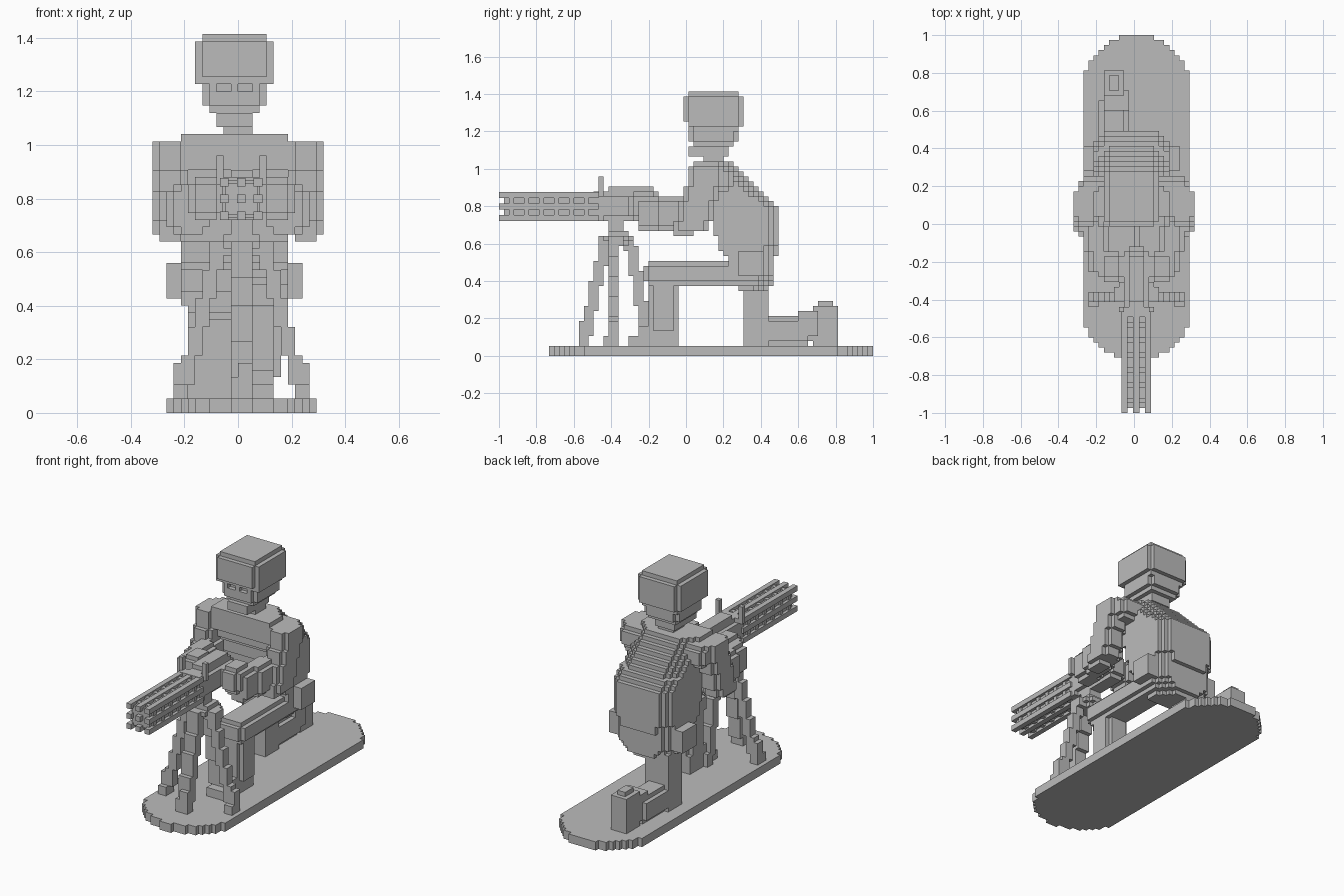
import bpy, bmesh, math
from mathutils import Matrix, Vector

cube = bpy.data.objects.get("Cube")
if cube:
    bpy.data.objects.remove(cube, do_unlink=True)

CELL = 2 / 75  # edge of one small building cube

grey = bpy.data.materials.new("plain grey")
grey.use_nodes = True
grey.diffuse_color = (0.5, 0.5, 0.5, 1)
grey.node_tree.nodes["Principled BSDF"].inputs["Base Color"].default_value = grey.diffuse_color


def finish(name, bm):
    """Turn a bmesh in cell units into a flat shaded object."""
    for v in bm.verts:
        v.co = v.co * CELL - Vector((0, 1, 0))
    mesh = bpy.data.meshes.new(name)
    bm.to_mesh(mesh)
    bm.free()
    mesh.materials.append(grey)
    bpy.context.collection.objects.link(bpy.data.objects.new(name, mesh))


def stepped(name, lo, hi, rule):
    """Build the outer skin of every cell in the bounds that obeys the rule."""
    spans = [range(math.floor(a), math.ceil(b)) for a, b in zip(lo, hi)]
    cells = {(x, y, z) for x in spans[0] for y in spans[1] for z in spans[2]
             if rule(x + .5, y + .5, z + .5)}
    bm = bmesh.new()
    verts = {}

    def vert(p):
        if p not in verts:
            verts[p] = bm.verts.new(p)
        return verts[p]

    for c in cells:
        for axis in range(3):
            for side in (0, 1):
                near = list(c)
                near[axis] += 2 * side - 1
                if tuple(near) in cells:
                    continue
                u, w = (axis + 1) % 3, (axis + 2) % 3
                ring = []
                for du, dw in ((0, 0), (1, 0), (1, 1), (0, 1)):
                    p = list(c)
                    p[axis] += side
                    p[u] += du
                    p[w] += dw
                    ring.append(vert(tuple(p)))
                bm.faces.new(ring if side else ring[::-1])
    finish(name, bm)


def block(name, lo, hi, bevel=0, holes=()):
    """Box of cells with stepped edges and optional carved boxes."""
    def rule(*p):
        gaps = sorted(min(c - a, b - c) - .5 for c, a, b in zip(p, lo, hi))
        if gaps[0] + gaps[1] < bevel:
            return False
        return not any(all(a < c < b for c, a, b in zip(p, h[0], h[1])) for h in holes)
    stepped(name, lo, hi, rule)


def limb(name, start, end, half, axis, trim=True):
    """Stepped beam running along one axis from start to end."""
    others = [i for i in range(3) if i != axis]
    lo = [min(a, b) - (h if i != axis else 0) for i, (a, b, h) in enumerate(zip(start, end, half))]
    hi = [max(a, b) + (h if i != axis else 0) for i, (a, b, h) in enumerate(zip(start, end, half))]

    def rule(*p):
        t = (p[axis] - start[axis]) / (end[axis] - start[axis])
        off = [half[i] - abs(p[i] - start[i] - t * (end[i] - start[i])) for i in others]
        return min(off) >= 0 and not (trim and max(off) < 1)
    stepped(name, lo, hi, rule)


def bars(name, boxes):
    """Plain boxes joined in one object."""
    bm = bmesh.new()
    for lo, hi in boxes:
        lo, hi = Vector(lo), Vector(hi)
        matrix = Matrix.Translation((lo + hi) / 2) @ Matrix.Diagonal((*(hi - lo), 1))
        bmesh.ops.create_cube(bm, size=1, matrix=matrix)
    finish(name, bm)


# Base with rounded ends
stepped("base", (-10, 10, 0), (11, 75, 2),
        lambda x, y, z: math.hypot(x - .5, y - min(max(y, 21), 64.5)) <= 10.6)

# Head: helmet with a face opening, face with carved eyes and mouth, neck
block("helmet", (-6, 37, 45), (5, 49, 53), 1,
      [((-5, 36, 44), (4, 38, 47)), ((-7, 36, 44), (6, 42, 46))])
eyes = [((-3, 37, 45), (-1, 39, 46)), ((0, 37, 45), (2, 39, 46))]
mouth = ((-3, 37, 42), (2, 39, 43))
block("face", (-5, 38, 42), (4, 48, 47), 1, eyes + [mouth])
block("chin", (-3, 38, 40), (2, 46, 42))
block("neck", (-2, 41, 38), (2, 45, 41))
block("collar", (-5, 39, 38), (4, 46, 39))

# Torso: leaning outline, as height, front and back
OUTLINE = [(13, 48, 54), (16, 47, 55), (19, 46, 55), (22, 44, 56), (30, 42, 56),
           (33, 40, 52), (36, 39, 49), (39, 39, 46)]


def torso(x, y, z):
    for low, high in zip(OUTLINE, OUTLINE[1:]):
        if low[0] <= z <= high[0]:
            t = (z - low[0]) / (high[0] - low[0])
            front, back = (low[i] + t * (high[i] - low[i]) for i in (1, 2))
            width = 7.5 - max(0, 3 - (back - y)) - max(0, 16 - z)
            return front <= y <= back and abs(x + .5) <= width


stepped("torso", (-8, 38, 13), (7, 57, 39), torso)
block("shoulder_yoke", (-11, 39, 33), (11, 47, 38), 1)

# Arms reaching to the gun, and hip pouches
for side, label in ((1, "left"), (-1, "right")):
    limb(label + "_upper_arm", (9.5 * side, 42, 38), (9.5 * side, 38.5, 25), (2.5, 3.5, 0), 2)
    block(label + "_elbow", sorted((8 * side, 11 * side)) and
          (min(8 * side, 11 * side), 35, 24), (max(8 * side, 11 * side), 39, 26))
    limb(label + "_forearm", (9 * side, 41, 28.5), (6 * side, 28, 29), (2.5, 0, 3.5), 1)
    inner, outer = .5 + 2.5 * side, .5 + 7.5 * side
    block(label + "_hand", (min(inner, outer), 26, 27), (max(inner, outer), 32, 33), 1)
    inner, outer = 6 * side - .5, 9.5 * side - .5
    block(label + "_hip_pouch", (min(inner, outer), 48, 16), (max(inner, outer), 53, 21))

# Raised left leg
block("left_thigh", (0, 29, 14), (7, 50, 19), 1)
limb("left_shin", (3.5, 33, 15), (3, 33, 5), (3, 2.5, 0), 2)
block("left_foot", (0, 28, 2), (5, 36, 6))
block("left_toe", (0, 26, 2), (5, 28, 4))

# Kneeling right leg
block("right_thigh", (-7, 49, 2), (-1, 54, 15))
block("right_shin", (-7, 50, 2), (-1, 63, 8), 1)
block("right_heel", (-6, 60, 4), (-1, 64, 9))
block("right_foot", (-6, 63, 2), (-2, 68, 10))
block("right_heel_cap", (-5, 64, 10), (-3, 67, 11))

# Tripod: head, pintle and four splayed legs
block("tripod_head", (-3, 21, 22), (4, 27, 25), 1)
block("tripod_pintle", (-1, 22, 24), (2, 25, 28))
FEET = {"front": (.5, 17), "rear": (.5, 30), "left": (9, 22.5), "right": (-8, 22.5)}
for label, (x, y) in FEET.items():
    top = (.5 + (x - .5) * .35, 24 + (y - 24) * .35, 24)
    limb("tripod_leg_" + label, top, (x, y, 2), (1, 1.1, 0), 2, False)
    block("tripod_foot_" + label, (round(x - 1), round(y - 1), 2), (round(x + 1), round(y + 1), 7))

# Gun: ring of barrels on a core, spacers, body, plate with posts
STEP, THICK = 2.35, 1.2
rods = []
for i in range(3):
    for j in range(3):
        x, z = -2.5 + i * STEP, 27 + j * STEP
        rods.append(((x, 0, z), (x + THICK, 20, z + THICK)))
bars("gun_barrels", rods)
bars("gun_core", [((-1.8, 1, 27.7), (2.7, 20, 32.2))])
bars("gun_spacers", [((-2.2, y, 27.3), (3.1, y + 1, 32.6)) for y in range(2, 20, 3)])
block("gun_body", (-2, 20, 27), (3, 33, 33), 1)
block("gun_cover", (-1, 22, 33), (2, 31, 34))
block("gun_plate", (-3, 19, 26), (4, 21, 34), 1)
for label, x in (("left", 3), ("right", -3)):
    block("sight_post_" + label, (x, 20, 32), (x + 1, 21, 36))
